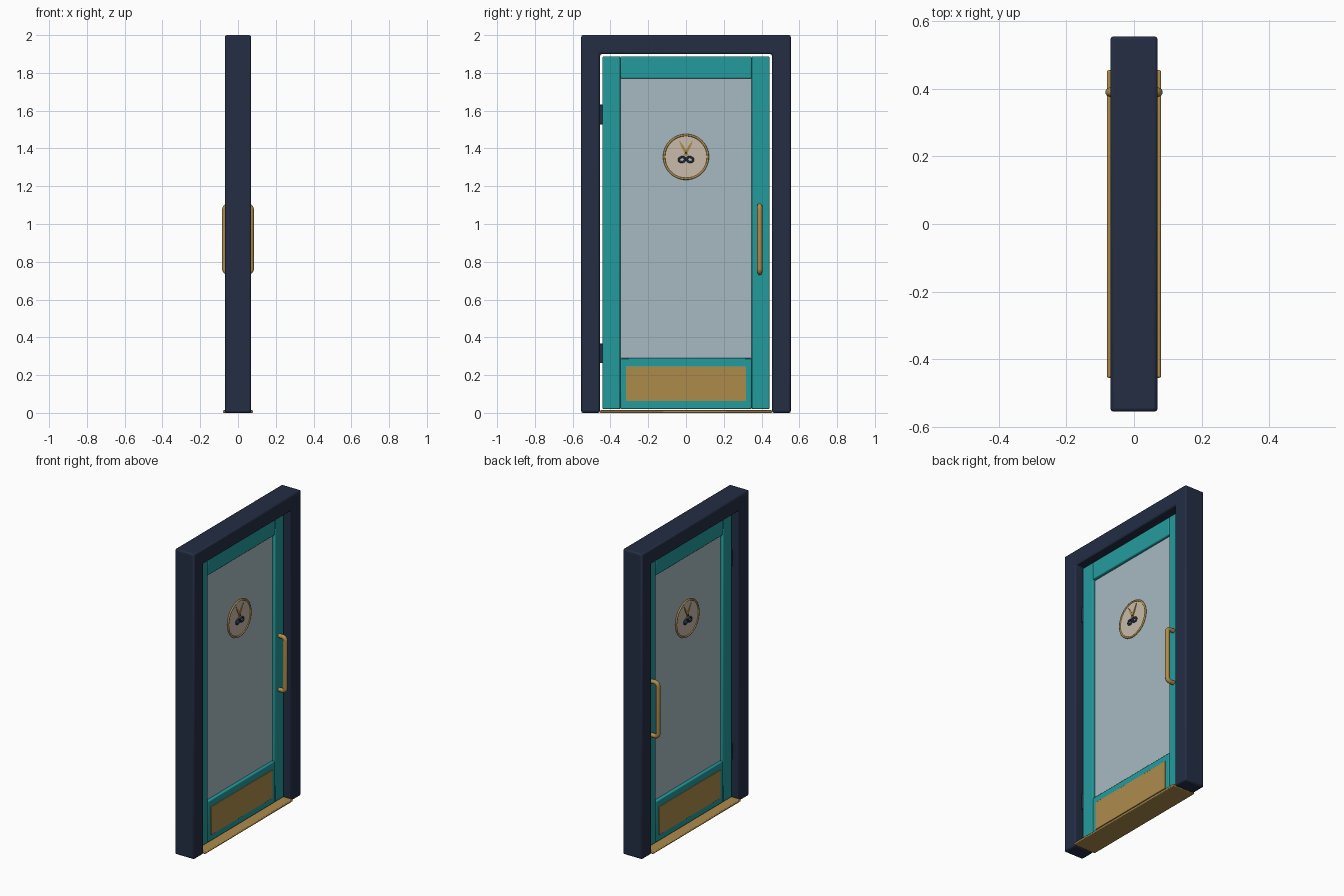
import bpy, bmesh, math
from mathutils import Matrix, Vector

if "Cube" in bpy.data.objects:
    bpy.data.objects.remove(bpy.data.objects["Cube"], do_unlink=True)


def material(name, rgb):
    """Flat material from 0-255 display values, stored as linear."""
    lin = [((c / 255 + 0.055) / 1.055) ** 2.4 for c in rgb] + [1]
    m = bpy.data.materials.new(name)
    m.use_nodes = True
    m.diffuse_color = lin
    m.node_tree.nodes["Principled BSDF"].inputs["Base Color"].default_value = lin
    return m


navy = material("navy paint", (35, 45, 68))
teal = material("teal paint", (36, 155, 157))
brass = material("brass", (174, 139, 75))
glass = material("frosted glass", (167, 186, 194))
cream = material("cream", (200, 187, 169))


def finish(name, bm, mat, bevel=0, segments=2):
    bmesh.ops.recalc_face_normals(bm, faces=bm.faces)
    mesh = bpy.data.meshes.new(name)
    bm.to_mesh(mesh)
    bm.free()
    ob = bpy.data.objects.new(name, mesh)
    bpy.context.collection.objects.link(ob)
    mesh.materials.append(mat)
    if bevel:
        mod = ob.modifiers.new("Bevel", "BEVEL")
        mod.width, mod.segments = bevel, segments
    bpy.ops.object.select_all(action="DESELECT")
    ob.select_set(True)
    bpy.context.view_layer.objects.active = ob
    bpy.ops.object.shade_smooth_by_angle(angle=math.radians(35))
    return ob


def box(name, x, y, z, mat, bevel=0):
    """Box from (min, max) ranges."""
    bm = bmesh.new()
    size = [r[1] - r[0] for r in (x, y, z)]
    mid = [(r[0] + r[1]) / 2 for r in (x, y, z)]
    bmesh.ops.create_cube(bm, size=1, matrix=Matrix.Translation(mid) @ Matrix.Diagonal(size + [1]))
    return finish(name, bm, mat, bevel)


def prism(name, outline, x0, x1, mat, bevel=0):
    """Extrude a (y, z) outline along x."""
    bm = bmesh.new()
    face = bm.faces.new([bm.verts.new((x0, y, z)) for y, z in outline])
    out = bmesh.ops.extrude_face_region(bm, geom=[face])
    moved = [v for v in out["geom"] if isinstance(v, bmesh.types.BMVert)]
    bmesh.ops.translate(bm, verts=moved, vec=(x1 - x0, 0, 0))
    return finish(name, bm, mat, bevel)


def tube(name, points, radius, mat, closed=False):
    """Round tube along a path, with capped ends."""
    cu = bpy.data.curves.new(name, "CURVE")
    cu.dimensions = "3D"
    cu.bevel_depth, cu.bevel_resolution, cu.use_fill_caps = radius, 3, True
    sp = cu.splines.new("POLY")
    sp.points.add(len(points) - 1)
    for p, co in zip(sp.points, points):
        p.co = (*co, 1)
    sp.use_cyclic_u = closed
    cu.materials.append(mat)
    ob = bpy.data.objects.new(name, cu)
    bpy.context.collection.objects.link(ob)
    bpy.ops.object.select_all(action="DESELECT")
    ob.select_set(True)
    bpy.context.view_layer.objects.active = ob
    bpy.ops.object.convert(target="MESH")
    bpy.ops.object.shade_smooth_by_angle(angle=math.radians(50))
    return ob


def ellipse(x, y, z, ry, rz, n, tilt=0):
    pts = []
    for i in range(n):
        a = math.tau * i / n
        u, v = ry * math.cos(a), rz * math.sin(a)
        pts.append((x, y + u * math.cos(tilt) - v * math.sin(tilt),
                    z + u * math.sin(tilt) + v * math.cos(tilt)))
    return pts


# Surrounding frame and threshold
W, I, TOP = 0.555, 0.455, 1.9
prism("door_frame", [(-W, 0), (-I, 0), (-I, TOP), (I, TOP), (I, 0), (W, 0), (W, 2), (-W, 2)],
      -0.07, 0.07, navy, 0.01)
box("threshold", (-0.08, 0.08), (-I, I), (0, 0.014), brass, 0.005)

# Door leaf
T = 0.025
for name, y in (("hinge_stile", (-0.442, -0.348)), ("handle_stile", (0.348, 0.442))):
    box(name, (-T, T), y, (0.02, 1.888), teal, 0.006)
box("top_rail", (-T, T), (-0.348, 0.348), (1.77, 1.888), teal, 0.006)
box("bottom_rail", (-T, T), (-0.348, 0.348), (0.02, 0.29), teal, 0.006)
box("glass_pane", (-0.006, 0.006), (-0.349, 0.349), (0.285, 1.775), glass)

# Hinges in the gap beside the hinge stile
for name, z in (("lower_hinge", 0.315), ("upper_hinge", 1.58)):
    box(name, (-0.02, 0.02), (-0.457, -0.438), (z - 0.052, z + 0.052), navy, 0.002)

# Fittings repeated on both faces
BZ = 1.355
for side, s in (("left", 1), ("right", -1)):
    box(side + "_kick_plate", sorted((s * 0.024, s * 0.029)), (-0.318, 0.318), (0.062, 0.245), brass, 0.001)

    # Pull handle with rounded corners
    r, hx, lo, hi = 0.02, 0.071, 0.744, 1.096
    path = [(s * 0.02, 0.39, hi)]
    for cz, start in ((hi - r, 90), (lo + r, 0)):
        for i in range(7):
            a = math.radians(start - 15 * i)
            path.append((s * (hx - r + r * math.cos(a)), 0.39, cz + r * math.sin(a)))
    path.append((s * 0.02, 0.39, lo))
    tube(side + "_pull_handle", path, 0.014, brass)

    # Round badge with rim
    disc = [(y, z) for _, y, z in ellipse(0, 0, BZ, 0.117, 0.117, 48)]
    prism(side + "_badge_disc", disc, s * 0.004, s * 0.011, cream)
    tube(side + "_badge_rim", ellipse(s * 0.01, 0, BZ, 0.116, 0.116, 48), 0.006, brass, True)

    # Crossed scissors: tapered blades, loop grips and pivot
    for grip, t in (("first", 1), ("second", -1)):
        base, tip = Vector((-t * 0.008, BZ + 0.008)), Vector((t * 0.038, BZ + 0.09))
        d = (tip - base).normalized()
        n = Vector((-d.y, d.x)) * 0.007
        mid = base.lerp(tip, 0.55)
        blade = [base + n, base - n, mid - n, tip, mid + n]
        prism(f"{side}_{grip}_blade", [tuple(p) for p in blade], s * 0.01, s * (0.0145 + t * 0.0008), brass)
        tube(f"{side}_{grip}_grip", ellipse(s * 0.013, t * 0.021, BZ - 0.014, 0.017, 0.013, 20, -t * 0.2),
             0.006, navy, True)
    pivot = [(y, z) for _, y, z in ellipse(0, 0, BZ + 0.022, 0.006, 0.006, 12)]
    prism(side + "_scissor_pivot", pivot, s * 0.01, s * 0.017, navy)
